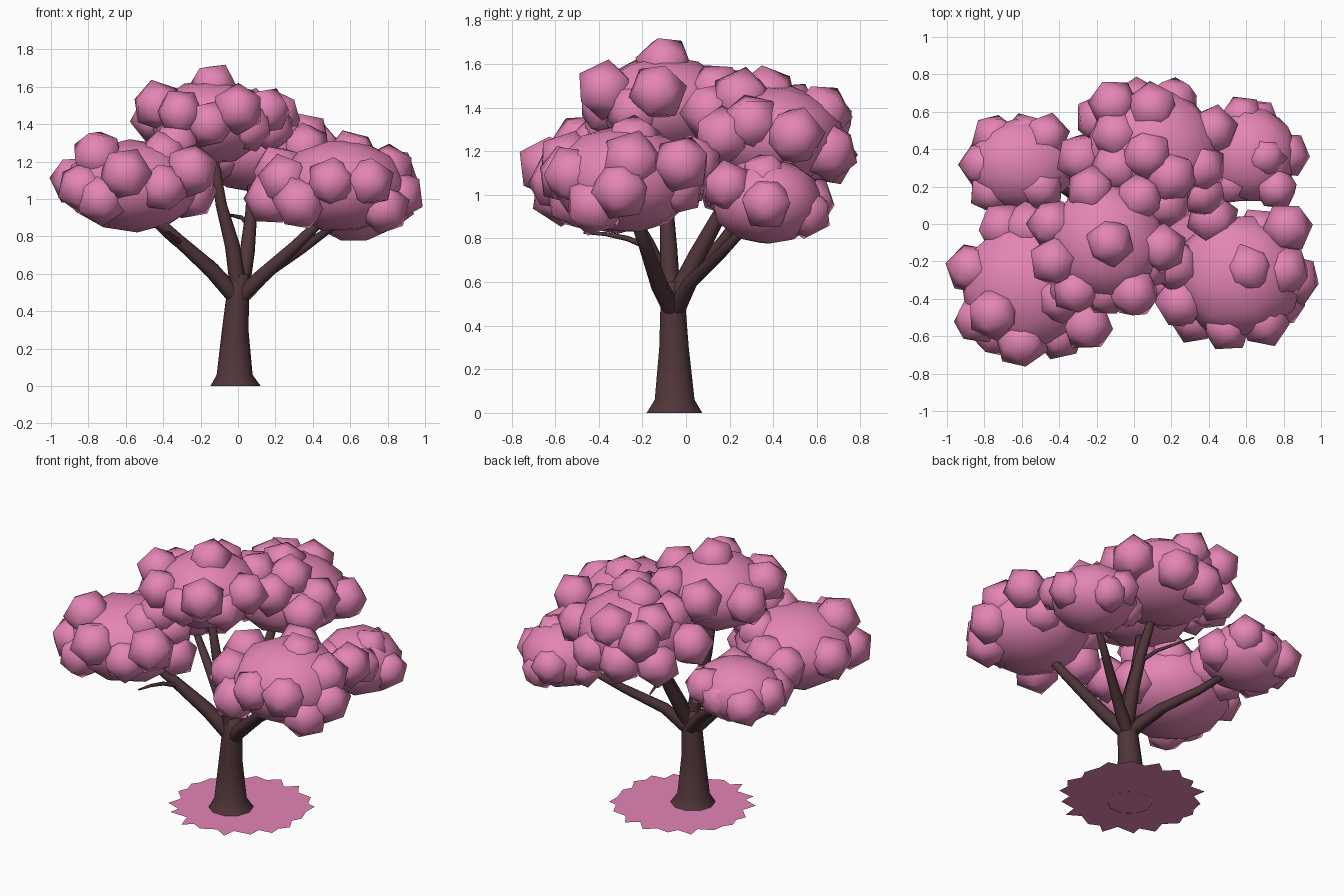
import bpy, bmesh, math, random
from mathutils import Vector, Matrix, Euler

if "Cube" in bpy.data.objects:
    bpy.data.objects.remove(bpy.data.objects["Cube"])

random.seed(4)


def material(name, rgb):
    m = bpy.data.materials.new(name)
    m.diffuse_color = (*rgb, 1)
    m.use_nodes = True
    m.node_tree.nodes["Principled BSDF"].inputs["Base Color"].default_value = m.diffuse_color
    return m


BARK = material("dark bark", (0.08, 0.036, 0.042))
PINK = material("blossom pink", (0.78, 0.235, 0.465))


def finish(bm, name, mat, smooth=True):
    me = bpy.data.meshes.new(name)
    for f in bm.faces:
        f.smooth = smooth
    bm.to_mesh(me)
    bm.free()
    me.materials.append(mat)
    ob = bpy.data.objects.new(name, me)
    bpy.context.collection.objects.link(ob)
    return ob


def tube(name, points, sides=8, level=False):
    """Tapered tube through (x, y, z, radius) points, closed at the far end."""
    bm = bmesh.new()
    pts = [Vector(p[:3]) for p in points]
    rings = []
    for i, p in enumerate(pts):
        d = pts[min(i + 1, len(pts) - 1)] - pts[max(i - 1, 0)]
        q = Vector((0, 0, 1)).rotation_difference(Vector((0, 0, 1)) if level else d)
        r = points[i][3]
        rings.append([bm.verts.new(p + q @ Vector((r * math.cos(a), r * math.sin(a), 0)))
                      for a in (2 * math.pi * k / sides for k in range(sides))])
    for a, b in zip(rings, rings[1:]):
        for k in range(sides):
            n = (k + 1) % sides
            bm.faces.new((a[k], a[n], b[n], b[k]))
    bm.faces.new(rings[-1])
    return finish(bm, name, BARK)


def ball(bm, centre, size, level):
    rot = Euler([random.uniform(0, 6.28) for _ in range(3)]).to_matrix().to_4x4()
    mat = Matrix.Translation(centre) @ Matrix.Diagonal((*size, 1)) @ rot
    bmesh.ops.create_icosphere(bm, subdivisions=level, radius=1, matrix=mat)


def cluster(name, centre, size, puff, spots):
    """One flattened core with coarse puffs around it; gaps in the rings are filled."""
    bm = bmesh.new()
    ball(bm, centre, size, 2)
    spots = [Vector(s) for s in spots]
    for count, out, up in ((11, .76, -.12), (7, .6, .45)):
        for k in range(count):
            a = 2 * math.pi * k / count
            p = Vector(centre) + Vector((size[0] * out * math.cos(a),
                                         size[1] * out * math.sin(a), size[2] * up))
            if all((p - s).length > puff * 1.25 for s in spots):
                spots.append(p)
    for s in spots:
        r = puff * random.uniform(1.06, 1.14)
        ball(bm, s, (r, r, r), 1)
    finish(bm, name, PINK)


# Trunk with flared foot
tube("trunk", [(-.013, -.053, 0, .134), (-.018, -.052, .06, .096), (-.015, -.055, .3, .071),
               (0, -.06, .5, .06), (.008, -.06, .6, .052)], 10, True)

# Main branches, one to each cluster
tube("branch_left_front", [(0, -.06, .46, .045), (-.14, -.11, .62, .043),
                           (-.32, -.18, .78, .034), (-.52, -.28, .97, .022)])
tube("branch_left_back", [(0, -.04, .48, .04), (-.16, .04, .65, .034),
                          (-.35, .17, .79, .026), (-.56, .3, .98, .016)])
tube("branch_right_front", [(.01, -.06, .47, .045), (.12, -.12, .58, .04),
                            (.31, -.18, .75, .032), (.52, -.26, .96, .022)])
tube("branch_right_back", [(.01, -.05, .47, .042), (.14, .02, .6, .034),
                           (.34, .16, .73, .026), (.6, .34, .92, .016)])
tube("branch_top_front", [(0, -.07, .54, .045), (-.03, -.08, .75, .04),
                          (-.09, -.09, .97, .03), (-.14, -.1, 1.3, .02)])
tube("branch_top_back", [(.02, -.04, .54, .045), (.05, .05, .72, .04),
                         (.07, .16, .92, .032), (.08, .32, 1.2, .02)])
# Bare twigs
tube("twig_front", [(-.3, -.17, .76, .016), (-.35, -.27, .8, .013), (-.37, -.37, .82, .01),
                    (-.39, -.47, .825, .005)], 6)
tube("twig_back", [(.06, .13, .86, .016), (.02, .24, .9, .012), (-.07, .47, .92, .005)], 6)

# Blossom clusters
cluster("blossom_left_front", (-.56, -.33, 1.07), (.37, .36, .25), .132, [
    (-.87, -.24, 1.10), (-.75, -.48, 1.23), (-.83, -.51, 1.06), (-.60, -.63, 1.13),
    (-.40, -.59, 1.06), (-.25, -.54, 1.15), (-.73, -.57, 1.0), (-.40, -.40, 1.23),
    (-.70, -.02, 1.08), (-.57, -.02, 1.11), (-.25, -.3, 1.03), (-.28, -.28, 1.19)])
cluster("blossom_right_front", (.56, -.28, 1.07), (.35, .34, .25), .132, [
    (.61, -.24, 1.23), (.86, -.30, 1.02), (.82, -.02, 1.14), (.70, -.52, 1.09),
    (.50, -.55, 1.09), (.25, -.42, 1.10), (.33, -.50, .98), (.42, .03, 1.14),
    (.17, -.3, 1.0), (.78, -.42, .95), (.22, -.22, 1.15), (.8, -.25, 1.15)])
cluster("blossom_right_back", (.62, .37, .97), (.26, .26, .2), .112, [
    (.82, .37, .96), (.76, .19, 1.04), (.58, .57, .97), (.66, .55, .92),
    (.70, .36, 1.08), (.52, .22, 1.0)])
cluster("blossom_top_front", (-.15, -.1, 1.41), (.32, .32, .23), .124, [
    (-.13, -.10, 1.60), (-.43, -.20, 1.50), (-.44, .0, 1.43), (-.23, .18, 1.46),
    (.03, .14, 1.47), (.15, -.13, 1.47), (.0, -.37, 1.48), (-.15, -.36, 1.40),
    (-.31, -.36, 1.46), (-.33, -.34, 1.3)])
cluster("blossom_top_back", (.1, .39, 1.27), (.36, .34, .24), .132, [
    (.07, .37, 1.45), (-.11, .64, 1.34), (.10, .62, 1.37), (.21, .65, 1.2),
    (.36, .30, 1.33), (.42, .50, 1.27), (.36, .17, 1.27), (-.28, .35, 1.26),
    (.17, .11, 1.38), (.02, .64, 1.18), (.2, .25, 1.44), (-.18, .56, 1.18)])
cluster("blossom_left_back", (-.6, .32, 1.04), (.29, .25, .19), .12, [
    (-.47, .47, 1.08), (-.58, .47, 1.03), (-.81, .32, 1.05), (-.76, .18, 1.03),
    (-.5, .2, 1.1)])

# Flat ragged patch of fallen petals
bm = bmesh.new()
edge = []
for k in range(36):
    r = (.43 if k % 2 else .385) + random.uniform(-.025, .015)
    a = 2 * math.pi * (k + random.uniform(-.3, .3)) / 36
    edge.append(bm.verts.new((.022 + r * math.cos(a), r * math.sin(a), .001)))
bm.faces.new(edge)
finish(bm, "fallen_petals", PINK, False)
